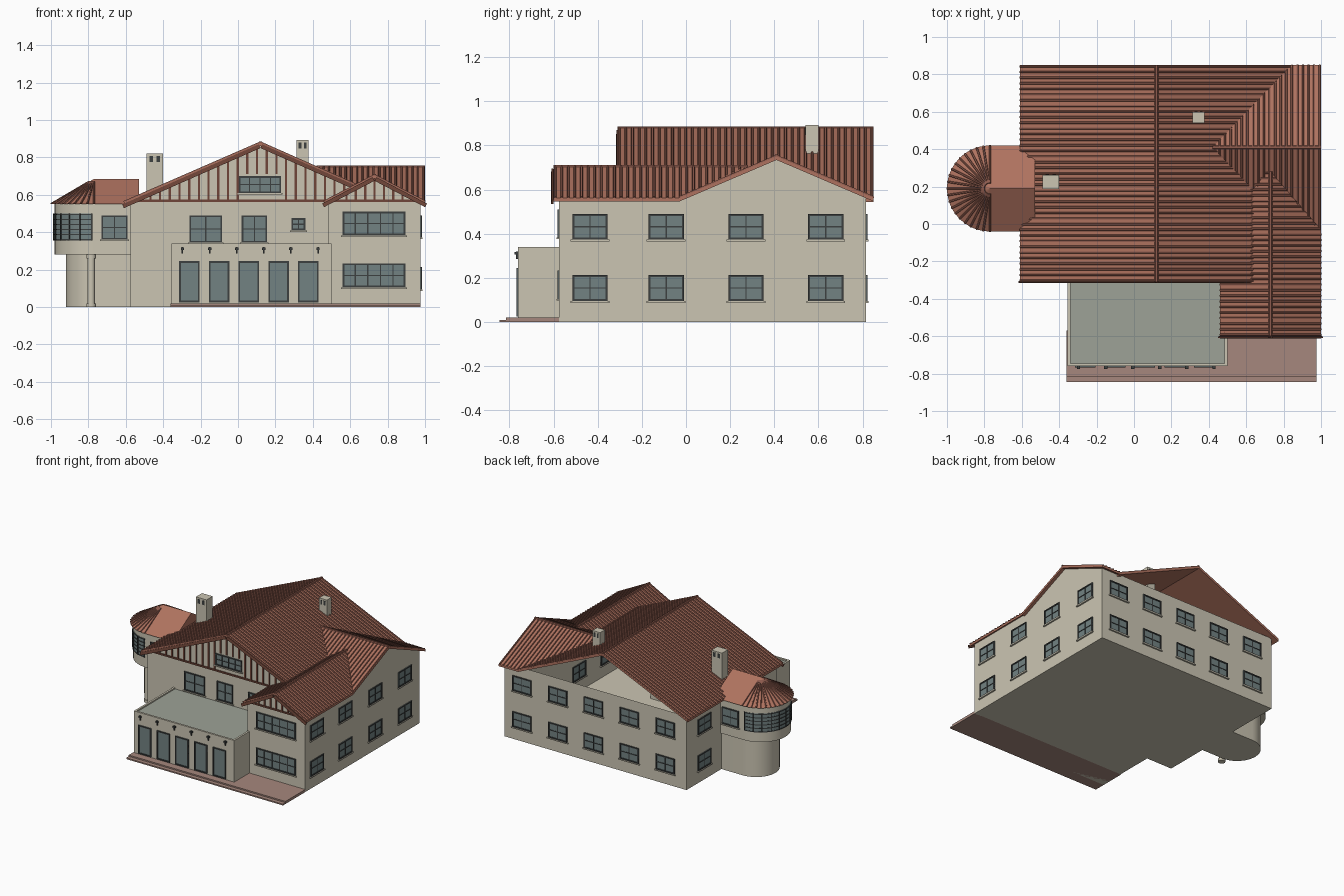
import bpy, bmesh, math
from mathutils import Vector as V

if "Cube" in bpy.data.objects:
    bpy.data.objects.remove(bpy.data.objects["Cube"])


def material(name, rgb):
    m = bpy.data.materials.new(name)
    m.use_nodes = True
    m.diffuse_color = (*rgb, 1)
    m.node_tree.nodes["Principled BSDF"].inputs["Base Color"].default_value = (*rgb, 1)
    return m


MATS = [material("cream render", (.60, .56, .45)), material("terracotta", (.43, .17, .115)),
        material("tile ridge", (.27, .105, .075)), material("brown timber", (.16, .06, .04)),
        material("window glass", (.17, .225, .225)), material("dark frame", (.045, .05, .05)),
        material("patio tile", (.38, .245, .205)), material("flat roof grey", (.34, .365, .31))]
WALL, ROOF, RIB, TIMBER, GLASS, FRAME, PATIO, GREY = range(8)


def finish(bm, name, smooth=False):
    me = bpy.data.meshes.new(name)
    bmesh.ops.recalc_face_normals(bm, faces=bm.faces)
    bm.to_mesh(me)
    bm.free()
    for m in MATS:
        me.materials.append(m)
    ob = bpy.data.objects.new(name, me)
    bpy.context.collection.objects.link(ob)
    if smooth:
        bpy.ops.object.select_all(action='DESELECT')
        ob.select_set(True)
        bpy.context.view_layer.objects.active = ob
        bpy.ops.object.shade_smooth_by_angle(angle=math.radians(35))


def face(bm, pts, mat):
    f = bm.faces.new([bm.verts.new(p) for p in pts])
    f.material_index = mat


def loft(bm, lower, upper, mat):
    """Closed solid between two matching loops."""
    a, b = [[bm.verts.new(p) for p in loop] for loop in (lower, upper)]
    n = len(a)
    loops = [a[::-1], b] + [[a[i], a[(i + 1) % n], b[(i + 1) % n], b[i]] for i in range(n)]
    for vs in loops:
        bm.faces.new(vs).material_index = mat


def prism(bm, pts, z0, z1, mat):
    loft(bm, [(x, y, z0) for x, y in pts], [(x, y, z1) for x, y in pts], mat)


def box(bm, lo, hi, mat):
    (a, b, c), (d, e, f) = lo, hi
    prism(bm, [(a, b), (d, b), (d, e), (a, e)], c, f, mat)


def beam(bm, a, b, w, h, mat):
    a, b = V(a), V(b)
    side = (b - a).cross(V((0, 0, 1))).normalized() * w / 2
    up = side.cross(b - a).normalized() * h
    loft(bm, [p for p in (a - side, a + side, a + side * .6 + up, a - side * .6 + up)],
         [p for p in (b - side, b + side, b + side * .6 + up, b - side * .6 + up)], mat)


# House shell: floor, walls and gables, left open inside
bm = bmesh.new()
W, E, S, N, F, P, H = -.575, .975, -.575, .815, -.28, .485, .568
face(bm, [(W, F, 0), (P, F, 0), (P, S, 0), (E, S, 0), (E, N, 0), (W, N, 0)], WALL)
face(bm, [(W, F, 0), (P, F, 0), (P, F, H), (.80, F, H), (.12, F, .865), (W, F, H)], WALL)
face(bm, [(P, S, 0), (E, S, 0), (E, S, H), (.73, S, .69), (P, S, H)], WALL)
face(bm, [(E, S, 0), (E, N, 0), (E, N, H), (E, .41, .74), (E, -.02, .56), (E, S, .56)], WALL)
face(bm, [(P, S, 0), (P, F, 0), (P, F, H), (P, S, H)], WALL)
face(bm, [(W, N, 0), (E, N, 0), (E, N, H), (W, N, H)], WALL)
face(bm, [(W, F, 0), (W, N, 0), (W, N, H), (W, F, H)], WALL)
finish(bm, "house_walls")


# Tiled roof slopes with raised tile rows
def slope(name, a, b, down, clip=None, pitch=.0305):
    bm = bmesh.new()
    a, b, down = V(a), V(b), V(down)
    loop = [a, b, b + down, a + down]
    loft(bm, [p - V((0, 0, .016)) for p in loop], loop, ROOF)
    n = round((b - a).length / pitch)
    for i in range(n + 1):
        p = a.lerp(b, (i + .25) / (n + .5))
        beam(bm, p, p + down, .012, .007, RIB)
    beam(bm, a, b, .02, .008, RIB)
    if clip:
        bmesh.ops.bisect_plane(bm, geom=bm.verts[:] + bm.edges[:] + bm.faces[:],
                               plane_co=clip[0], plane_no=clip[1], clear_outer=True)
    finish(bm, name)


slope("main_roof_right", (.12, -.31, .878), (.12, .85, .878), (-.73, 0, -.318))
slope("main_roof_left", (.12, -.31, .878), (.12, .85, .878), (.72, 0, -.318))
corner = (.42, .41, .7)
slope("side_roof_back", (.42, .41, .75), (1, .41, .75), (0, .44, -.188), (corner, (-.44, .42, 0)))
slope("side_roof_front", (.42, .41, .75), (1, .41, .75), (0, -.44, -.188), (corner, (-.44, -.42, 0)))
slope("wing_roof_left", (.73, -.6, .703), (.73, .28, .703), (.27, 0, -.141),
      ((.73, .28, .7), (.31, .27, 0)))
slope("wing_roof_right", (.73, -.6, .703), (.73, .28, .703), (-.27, 0, -.141))

# Timbering and barge boards on both front gables
bm = bmesh.new()
for cx, peak, fall, half, y, x0, x1, n in ((.12, .862, .44, .73, F, -.52, .62, 22),
                                           (.73, .687, .52, .27, S, .53, .93, 8)):
    for i in range(n + 1):
        x = x0 + (x1 - x0) * i / n
        top = peak - fall * abs(x - cx)
        base = max(H, .703 - .52 * abs(x - .73)) if n > 8 and x > .46 else H
        if top > base + .01 and not (n > 8 and 0 < x < .235):
            box(bm, (x - .006, y - .006, base), (x + .006, y, top), TIMBER)
        elif n > 8 and 0 < x < .235:
            box(bm, (x - .006, y - .006, .71), (x + .006, y, top), TIMBER)
    box(bm, (x0 - .05, y - .008, H - .006), (min(x1 + .04, P if n > 8 else 1), y, H + .006), TIMBER)
    for s in (-1, 1):
        end = half if s < 0 or n == 8 else .52
        drop = fall * end if n > 8 else .141
        beam(bm, (cx, y - .03, peak - .012), (cx + s * end, y - .03, peak - drop - .012),
             .012, .022, TIMBER)
finish(bm, "gable_timbers")


# Windows: frame, glass and glazing bars
def window(name, axis, at, u0, u1, z0, z1, cols=2, rows=2, sill=True):
    bm = bmesh.new()

    def part(ua, ub, za, zb, d, mat):
        if axis == 'y':
            box(bm, (ua, at - d, za), (ub, at + d, zb), mat)
        else:
            box(bm, (at - d, ua, za), (at + d, ub, zb), mat)
    t = .009
    part(u0, u1, z0, z1, .003, GLASS)
    for za, zb in ((z0, z0 + t), (z1 - t, z1)):
        part(u0, u1, za, zb, .008, FRAME)
    for ua, ub in ((u0, u0 + t), (u1 - t, u1)):
        part(ua, ub, z0, z1, .008, FRAME)
    for i in range(1, cols):
        u = u0 + (u1 - u0) * i / cols
        part(u - .003, u + .003, z0, z1, .006, FRAME)
    for i in range(1, rows):
        z = z0 + (z1 - z0) * i / rows
        part(u0, u1, z - .003, z + .003, .006, FRAME)
    if sill:
        part(u0 - .008, u1 + .008, z0 - .008, z0, .012, WALL)
    finish(bm, name)


window("front_window_wide", 'y', F, -.26, -.085, .345, .49)
window("front_window_narrow", 'y', F, .02, .155, .345, .49)
window("front_window_small", 'y', F, .285, .36, .41, .475)
window("gable_window", 'y', F, .005, .23, .61, .70, 4)
for level, z0, z1 in (("lower", .095, .213), ("upper", .373, .49)):
    window("wing_window_" + level, 'y', S, .56, .895, z0 + .01, z1 + .02, 5)
    for i, y in enumerate((-.435, -.09, .272, .633)):
        window(f"left_window_{level}_{i}", 'x', E, y - .08, y + .08, z0, z1)
    for i in range(5):
        x = .825 - i * .305
        window(f"back_window_{level}_{i}", 'y', N, x - .08, x + .08, z0, z1)
    window("right_window_" + level, 'x', W, .52, .68, z0, z1)

# Garden room with flat roof, doors and wall lamps
bm = bmesh.new()
x0, x1, y0 = -.355, .5, -.76
box(bm, (x0, y0, 0), (x1, F, .325), WALL)
box(bm, (x0 + .015, y0 + .015, .325), (x1 - .015, F, .33), GREY)
box(bm, (x0, y0, .325), (x1, y0 + .015, .34), WALL)
for x in (x0, x1 - .015):
    box(bm, (x, y0 + .015, .325), (x + .015, F, .34), WALL)
for i in range(6):
    x = -.297 + i * .145
    box(bm, (x - .004, y0 - .01, .285), (x + .004, y0, .32), FRAME)
    box(bm, (x - .009, y0 - .016, .305), (x + .009, y0, .318), FRAME)
finish(bm, "garden_room")
for i in range(5):
    x = -.26 + i * .159
    window(f"garden_door_{i}", 'y', y0, x - .055, x + .055, .025, .245, 1, 1, False)

# Patio with a low step
bm = bmesh.new()
box(bm, (-.36, -.845, 0), (E, -.57, .01), PATIO)
box(bm, (-.36, -.815, .01), (E, -.57, .02), PATIO)
finish(bm, "patio")

# Round tower
CX, CY, R = -.77, .19, .21


def arc(r, cx=CX, cy=CY, n=24, a0=90, a1=270):
    angles = [math.radians(a0 + (a1 - a0) * i / n) for i in range(n + 1)]
    return [(cx + r * math.cos(a), cy + r * math.sin(a)) for a in angles]


bm = bmesh.new()
prism(bm, arc(R) + [(W, CY - R), (W, CY + R)], .28, .55, WALL)
finish(bm, "tower_room", True)
bm = bmesh.new()
prism(bm, arc(.165, -.755, .225) + [(W, .06), (W, .39)], 0, .28, WALL)
finish(bm, "tower_base", True)
bm = bmesh.new()
for r, za, zb in ((.026, 0, .02), (.02, .02, .26), (.026, .26, .28)):
    prism(bm, arc(r, -.785, .02, 16, 0, 337.5), za, zb, WALL)
finish(bm, "tower_column", True)

bm = bmesh.new()


def band(r, z0, z1, mat, a0=92, a1=268, n=24):
    prism(bm, arc(r, n=n, a0=a0, a1=a1) + arc(R - .004, n=n, a0=a0, a1=a1)[::-1], z0, z1, mat)


band(R + .003, .36, .50, GLASS)
for i in range(6):
    z = .36 + i * .027
    band(R + .006, z - .003, z + .003, FRAME)
for i in range(11):
    a = 92 + i * 17.4
    band(R + .008, .357, .50, FRAME, a, a + 1.6, 1)
finish(bm, "tower_curved_window")
for name, y in (("front", CY - R), ("back", CY + R)):
    window("tower_window_" + name, 'y', y, -.73, -.59, .36, .49)

# Tower roof: half cone running into a short ridge
bm = bmesh.new()
rim = arc(.23)
apex, end = (CX, CY, .685), (-.53, CY, .685)
for p, q in zip(rim, rim[1:]):
    face(bm, [(*p, .55), (*q, .55), apex], ROOF)
for s in (-1, 1):
    y = CY + s * .23
    face(bm, [(CX, y, .55), (-.53, y, .55), end, apex], ROOF)
face(bm, [(-.53, CY - .23, .55), (-.53, CY + .23, .55), end], ROOF)
face(bm, [(x, y, .55) for x, y in rim] + [(-.53, CY - .23, .55), (-.53, CY + .23, .55)], ROOF)
bmesh.ops.remove_doubles(bm, verts=bm.verts, dist=.0005)
for x, y in arc(.23, n=20):
    top = V(apex).lerp(V((x, y, .55)), .12)
    beam(bm, top, (x, y, .55), .011, .006, RIB)
finish(bm, "tower_roof")

# Chimneys with vent openings
for name, x, y, w, d, z0, z1 in (("right", -.445, .225, .045, .037, .58, .82),
                                 ("left", .345, .57, .033, .029, .72, .892)):
    bm = bmesh.new()
    box(bm, (x - w, y - d, z0), (x + w, y + d, z1), WALL)
    for s in (-1, 1):
        u = x + s * w * .42
        box(bm, (u - w * .22, y - d - .002, z1 - .045), (u + w * .22, y + d + .002, z1 - .012), FRAME)
    finish(bm, "chimney_" + name)
